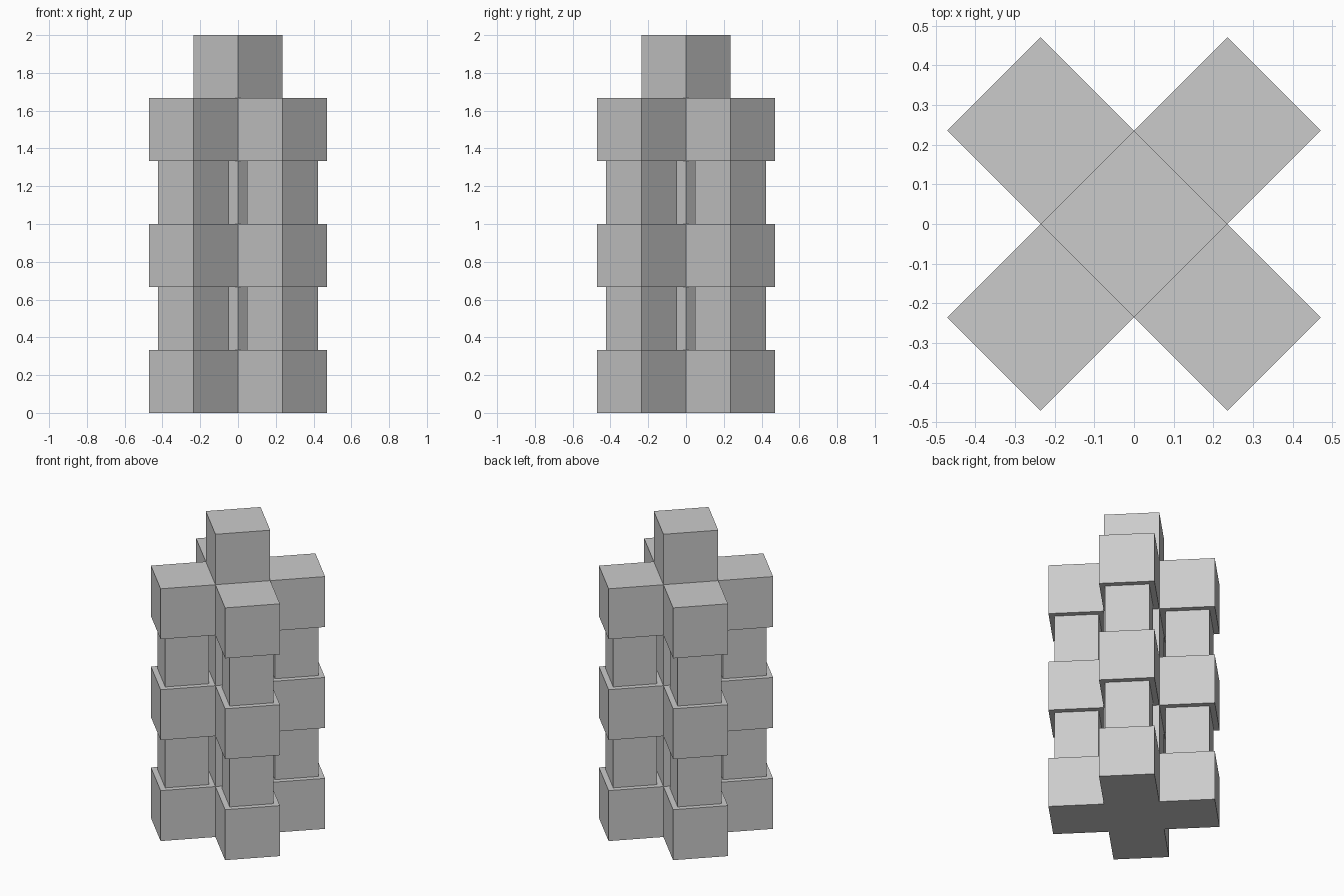
import bpy
from math import radians, cos, sin

if "Cube" in bpy.data.objects:
    bpy.data.objects.remove(bpy.data.objects["Cube"])

S = 1 / 3            # cube size, also the storey height
ANGLE = radians(45)  # whole tower is turned 45 degrees


def block(name, x, y, z0, width, height):
    """Box given in the tower's own axes, rotated into place."""
    wx = x * cos(ANGLE) - y * sin(ANGLE)
    wy = x * sin(ANGLE) + y * cos(ANGLE)
    bpy.ops.mesh.primitive_cube_add(size=1, location=(wx, wy, z0 + height / 2),
                                    rotation=(0, 0, ANGLE))
    ob = bpy.context.object
    ob.name = name
    ob.scale = (width, width, height)
    return ob


# central column, six storeys tall
block("central_column", 0, 0, 0, S, 6 * S)

# four arms per storey, alternating full and narrower blocks
for storey in range(5):
    narrow = storey % 2 == 1
    width = S * 0.795 if narrow else S
    name = "narrow_arm_block" if narrow else "wide_arm_block"
    for dx, dy in ((1, 0), (0, 1), (-1, 0), (0, -1)):
        block(name, dx * S, dy * S, storey * S, width, S)
